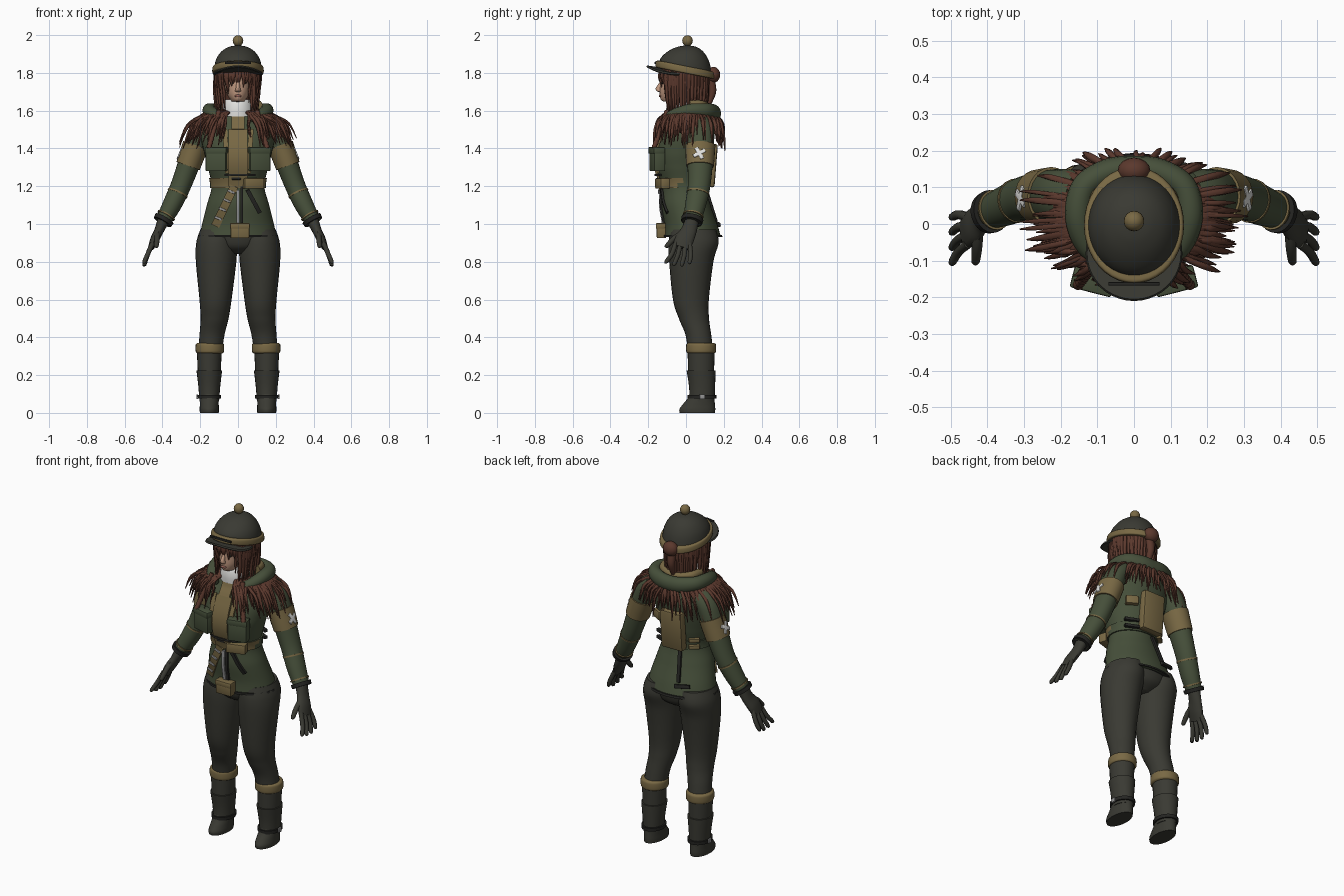
import bpy, bmesh, math, random
from mathutils import Vector, Matrix, Euler

random.seed(4)
if "Cube" in bpy.data.objects:
    bpy.data.objects.remove(bpy.data.objects["Cube"])

X, Y, Z = Vector((1, 0, 0)), Vector((0, 1, 0)), Vector((0, 0, 1))
SIDES = ((1, "left"), (-1, "right"))


def material(name, *rgb):
    m = bpy.data.materials.new(name)
    m.use_nodes = True
    m.diffuse_color = (*rgb, 1)
    m.node_tree.nodes["Principled BSDF"].inputs["Base Color"].default_value = (*rgb, 1)
    return m


DARK = material("charcoal cloth", .042, .042, .033)
GREEN = material("olive green", .062, .08, .043)
TAN = material("tan canvas", .19, .14, .058)
HAIR = material("auburn hair", .105, .04, .026)
SKIN = material("skin", .52, .31, .21)
WHITE = material("white fleece", .75, .75, .73)
BLACK = material("black leather", .018, .018, .016)
STEEL = material("steel", .3, .3, .3)
LIPS = material("lips", .32, .13, .1)


def spline(pts, k=8):
    """Catmull-Rom samples through rows of numbers."""
    out = []
    for i in range(len(pts) - 1):
        a, b, c, d = pts[max(i - 1, 0)], pts[i], pts[i + 1], pts[min(i + 2, len(pts) - 1)]
        for j in range(k):
            t = j / k
            out.append(tuple(.5 * (2 * q + (r - p) * t + (2 * p - 5 * q + 4 * r - s) * t ** 2
                                   + (3 * q - p - 3 * r + s) * t ** 3)
                             for p, q, r, s in zip(a, b, c, d)))
    return out + [tuple(pts[-1])]


def loft(bm, rows, n=24, ref=None):
    """Skin of rings (x, y, z, rx, ry); flat rings unless ref gives the ry axis."""
    rings = []
    phase, grow = (math.pi / 4, math.sqrt(2)) if n == 4 else (0, 1)
    for i, (x, y, z, rx, ry) in enumerate(rows):
        u, v = X, Y
        if ref is not None:
            t = (Vector(rows[min(i + 1, len(rows) - 1)][:3]) - Vector(rows[max(i - 1, 0)][:3])).normalized()
            v = (ref - t * t.dot(ref)).normalized()
            u = v.cross(t)
        ang = [phase + math.tau * j / n for j in range(n)]
        rings.append([bm.verts.new(Vector((x, y, z)) + grow * (u * rx * math.cos(a) + v * ry * math.sin(a)))
                      for a in ang])
    for a, b in zip(rings, rings[1:]):
        for j in range(n):
            bm.faces.new((a[j], a[(j + 1) % n], b[(j + 1) % n], b[j]))
    bm.faces.new(rings[0][::-1])
    bm.faces.new(rings[-1])


def finish(name, bm, mat, angle=40):
    bmesh.ops.recalc_face_normals(bm, faces=bm.faces)
    me = bpy.data.meshes.new(name)
    bm.to_mesh(me)
    bm.free()
    ob = bpy.data.objects.new(name, me)
    bpy.context.collection.objects.link(ob)
    me.materials.append(mat)
    bpy.ops.object.select_all(action="DESELECT")
    ob.select_set(True)
    bpy.context.view_layer.objects.active = ob
    bpy.ops.object.shade_smooth_by_angle(angle=math.radians(angle))
    return ob


def part(name, rows, mat, n=24, ref=None, k=6):
    bm = bmesh.new()
    loft(bm, spline(rows, k) if k > 1 else rows, n, ref)
    return finish(name, bm, mat)


def band(name, rows, z0, z1, grow, mat, ref=None):
    """Sleeve lying over the stretch of a lofted part between two heights."""
    cut = [(x, y, z, rx + grow, ry + grow) for x, y, z, rx, ry in rows if z0 <= z <= z1]
    return part(name, cut, mat, ref=ref, k=1)


def box(name, loc, size, mat, rot=(0, 0, 0), bevel=.006):
    bm = bmesh.new()
    bmesh.ops.create_cube(bm, size=1, matrix=Matrix.Diagonal((*size, 1)))
    if bevel:
        bmesh.ops.bevel(bm, geom=bm.edges[:], offset=bevel, segments=2, affect="EDGES", profile=.5)
    bm.transform(Matrix.Translation(loc) @ Euler(rot).to_matrix().to_4x4())
    return finish(name, bm, mat)


def ball(name, loc, size, mat):
    bm = bmesh.new()
    bmesh.ops.create_uvsphere(bm, u_segments=16, v_segments=10, radius=1,
                              matrix=Matrix.Translation(loc) @ Matrix.Diagonal((*size, 1)))
    return finish(name, bm, mat)


def flip(rows, s):
    return [(s * r[0], *r[1:]) for r in rows]


# Jacket body
torso = spline([(0, .035, .93, .205, .15), (0, .025, 1, .19, .14), (0, 0, 1.1, .165, .13),
                (0, -.012, 1.2, .14, .118), (0, -.018, 1.3, .16, .142), (0, -.013, 1.38, .18, .15),
                (0, .01, 1.48, .195, .14), (0, .025, 1.55, .15, .115), (0, .02, 1.62, .09, .09)], 12)
part("jacket_body", torso, GREEN, 40, k=1)
band("jacket_hem", torso, .93, .945, .009, BLACK)
belt = band("belt", torso, 1.19, 1.25, .008, TAN)
belt.data.materials.append(GREEN)
for p in belt.data.polygons:
    p.material_index = int(p.center.y > -.03)


def front(x, z):
    _, cy, _, rx, ry = min(torso, key=lambda r: abs(r[2] - z))
    return cy - ry * math.sqrt(max(0, 1 - (x / rx) ** 2))


def strap(name, a, b, width, mat, lift=.004):
    """Strip following the jacket front from a to b, both (x, z)."""
    rows = []
    for i in range(9):
        x, z = (p + (q - p) * i / 8 for p, q in zip(a, b))
        rows.append((x, front(x, z) - lift, z, width / 2, .006))
    return part(name, rows, mat, 4, Y, 1)


# Jacket front: placket, zip, straps and pouches
strap("placket", (0, 1.2), (0, 1.5), .1, TAN)
strap("collar_flap", (0, 1.5), (0, 1.6), .07, TAN, .008)
strap("zip", (0, .98), (0, 1.18), .018, STEEL, .007)
strap("zip_edge", (.02, .98), (.02, 1.2), .014, BLACK)
strap("cartridge_strap", (-.12, .99), (-.02, 1.2), .045, TAN, .009)
for i in range(4):
    x, z = -.105 + .023 * i, 1.03 + .047 * i
    box("cartridge_%d" % i, (x, front(x, z) - .017, z), (.04, .012, .012), STEEL, (0, .4, 0), .003)
strap("dark_strap", (.05, 1.18), (.115, 1.06), .022, BLACK, .008)
strap("belt_strap", (-.07, 1.26), (.09, 1.26), .012, BLACK, .014)
box("belt_pouch", (.08, -.125, 1.215), (.11, .05, .055), TAN, (0, 0, .3))
box("belt_buckle", (-.01, -.143, 1.245), (.05, .02, .022), BLACK, bevel=.003)
box("hem_pouch", (.01, -.13, .965), (.1, .05, .08), TAN)
box("hem_pouch_flap", (.01, -.134, .99), (.105, .052, .03), TAN)
for s, side in SIDES:
    box(side + "_chest_pouch", (s * .112, -.152, 1.342), (.11, .06, .125), GREEN, (0, 0, s * .25))
    box(side + "_pouch_flap", (s * .112, -.156, 1.39), (.116, .062, .035), GREEN, (0, 0, s * .25))
    strap(side + "_harness", (s * .055, 1.27), (s * .07, 1.5), .025, TAN)

# Back pack and its small fittings
box("back_pack", (-.01, .135, 1.31), (.14, .05, .23), TAN, (-.08, 0, 0), .012)
box("back_pouch", (.1, .1, 1.36), (.07, .05, .05), TAN, (0, 0, -.5))
for z in (1.21, 1.25):
    box("back_tool", (.09, .095, z), (.09, .022, .018), BLACK, (0, 0, -.4), .004)
    box("back_clip", (-.11, .08, z), (.06, .03, .022), TAN, (0, 0, .7), .004)
box("back_strap", (-.05, .135, 1.1), (.022, .012, .18), BLACK, (.3, .15, 0), .003)
box("back_strap_end", (-.09, .165, 1.0), (.09, .016, .022), BLACK, (.2, .1, .25), .003)

# Trousers and pelvis
part("trouser_seat", [(0, .04, .84, .05, .06), (0, .04, .88, .14, .115), (0, .04, .95, .19, .135)], DARK)
for s, side in SIDES:
    leg = spline(flip([(.1, .04, .97, .1, .12), (.113, .04, .9, .108, .132), (.116, .028, .8, .107, .117),
                       (.119, .026, .6, .085, .095), (.124, .042, .5, .074, .08),
                       (.138, .066, .41, .066, .068), (.15, .08, .3, .062, .068)], s), 12)
    part(side + "_trouser_leg", leg, DARK, k=1)
    # Boots
    x = s * .152
    part(side + "_boot_trim", [(x - s * .003, .08, .315, .066, .07), (x - s * .003, .08, .325, .075, .079),
                               (x - s * .003, .08, .36, .075, .079), (x - s * .003, .08, .37, .066, .07)], TAN)
    part(side + "_boot_upper", [(x, .08, .2, .06, .068), (x, .08, .33, .066, .072)], DARK)
    part(side + "_boot_shaft", [(x, .085, .06, .052, .066), (x, .085, .14, .058, .069),
                                (x, .08, .225, .068, .077)], DARK, k=4)
    part(side + "_foot", [(x, .06, 0, .05, .093), (x, .06, .02, .051, .095), (x, .068, .045, .05, .085),
                          (x, .08, .08, .05, .07), (x, .086, .12, .05, .062)], DARK)
    part(side + "_ankle_strap", [(x, .085, .075, .062, .076), (x, .085, .095, .063, .077)], BLACK, k=1)
    box(side + "_ankle_buckle", (x + s * .063, .085, .085), (.008, .025, .025), STEEL, bevel=.002)

    # Sleeves with bands, badge and cuff
    arm = spline(flip([(.15, .07, 1.53, .055, .075), (.2, .075, 1.48, .062, .075), (.245, .075, 1.36, .06, .07),
                       (.3, .07, 1.21, .054, .06), (.35, .05, 1.1, .05, .055), (.4, .03, 1.01, .04, .045)], s), 14)
    part(side + "_sleeve", arm, GREEN, ref=Y, k=1)
    band(side + "_armband", arm, 1.3, 1.42, .007, TAN, Y)
    band(side + "_sleeve_stripe", arm, 1.155, 1.17, .003, TAN, Y)
    band(side + "_cuff_trim", arm, 1.035, 1.05, .006, TAN, Y)
    band(side + "_cuff", arm, 1.005, 1.034, .012, BLACK, Y)
    for size in ((.008, .07, .02), (.008, .02, .07)):
        box(side + "_badge", (s * .309, .07, 1.375), size, WHITE, (.5, -s * .38, 0), .002)

    # Gloves
    bm = bmesh.new()
    loft(bm, spline(flip([(.395, .032, 1.02, .032, .036), (.418, .015, .965, .025, .042),
                          (.44, -.008, .92, .024, .05), (.46, -.025, .875, .016, .045)], s)), 16, Y)
    for i in range(4):
        o = .036 - .024 * i
        tip = .772 + .012 * abs(i - 1.4)
        loft(bm, spline(flip([(.452, -.018 + o, .9, .013, .013), (.478, -.025 + 1.4 * o, .84, .0125, .0125),
                              (.495, -.042 + 1.7 * o, tip + .01, .011, .011),
                              (.496, -.045 + 1.7 * o, tip, .005, .005)], s), 4), 10, Y)
    loft(bm, spline(flip([(.425, -.01, .955, .016, .016), (.428, -.06, .925, .015, .015),
                          (.432, -.1, .885, .012, .012), (.433, -.107, .875, .005, .005)], s), 4), 10, X)
    finish(side + "_glove", bm, DARK)

# Head and face
part("head", [(0, 0, 1.58, .05, .055), (0, -.015, 1.64, .05, .06), (0, -.055, 1.652, .038, .072),
              (0, -.047, 1.685, .058, .092), (0, -.038, 1.73, .07, .1), (0, -.03, 1.78, .076, .104),
              (0, -.02, 1.86, .07, .09)], SKIN)
part("nose", [(0, -.128, 1.755, .007, .008), (0, -.142, 1.72, .012, .018), (0, -.138, 1.703, .015, .016),
              (0, -.13, 1.698, .006, .006)], SKIN, 12)
ball("lips", (0, -.136, 1.678), (.019, .008, .007), LIPS)
for s, side in SIDES:
    ball(side + "_eye", (s * .03, -.126, 1.746), (.013, .006, .006), BLACK)
    ball(side + "_eyebrow", (s * .032, -.126, 1.764), (.019, .006, .004), HAIR)

# Collar and hood
part("fleece_collar", [(0, -.02, 1.57, .085, .085), (0, -.02, 1.61, .082, .085), (0, -.015, 1.645, .075, .082),
                       (0, -.01, 1.66, .066, .07), (0, -.01, 1.64, .05, .055)], WHITE)
bm = bmesh.new()
half = [(.07, -.11, 1.56, .02, .02), (.125, -.06, 1.58, .032, .03), (.152, .02, 1.6, .036, .036),
        (.135, .1, 1.6, .036, .04), (.07, .142, 1.59, .036, .045)]
hood = half + [(0, .15, 1.585, .036, .045)] + flip(half, -1)[::-1]
loft(bm, spline(hood), 14, Z)
finish("hood", bm, GREEN)
part("hood_lining", [(x * .72, y * .72 + .005, z + .03, .02, .025) for x, y, z, _, _ in hood[2:-2]], TAN, 12, Z)

# Hair: inner mass, shoulder locks, fringe, braids and bun
part("hair_mass", [(0, .05, 1.6, .075, .06), (0, .04, 1.67, .09, .075), (0, .028, 1.74, .1, .09),
                   (0, .022, 1.85, .105, .1)], HAIR)
bm = bmesh.new()
for i in range(190):
    th = -math.pi / 2 + .3 + (math.tau - .6) * (i + random.random()) / 190
    c, sn = math.cos(th), math.sin(th)
    s, jit = random.uniform(.74, 1), random.uniform(-.03, .03)
    r = random.uniform(.006, .01)
    low = 1.645 - .21 * s + random.uniform(-.05, .02)
    path = [(.11 * c, .015 + .08 * sn, 1.6, r, r), (.19 * c, .015 + .145 * sn, 1.575, r, r),
            (.26 * s * c + jit, .012 + .188 * s * sn, (1.575 + low) / 2 + .02, r, r),
            (.305 * s * c + jit, .01 + .2 * s * sn, low, .002, .002)]
    loft(bm, spline(path, 4), 6, Vector((-sn, c, 0)))
finish("shoulder_locks", bm, HAIR, 60)

bm = bmesh.new()
for i in range(64):
    th = -math.pi / 2 + math.tau * (i + random.random()) / 64
    c, sn = math.cos(th), math.sin(th)
    fore = max(0, -sn - .72) / .28
    low = 1.58 + .16 * min(1, fore * 1.6) + random.uniform(-.02, .025)
    r, e = random.uniform(.007, .011), random.uniform(-.01, .01)
    path = [(.1 * c, -.01 + .115 * sn, 1.84, r, r), (.118 * c, -.01 + .128 * sn, 1.79, r, r),
            (.112 * c + e, -.01 + .125 * sn, (1.79 + low) / 2, r, r), (.105 * c + e, -.01 + .12 * sn, low, .002, .002)]
    loft(bm, spline(path, 4), 6, Vector((-sn, c, 0)))
for s in (1, -1):
    loft(bm, [(s * (.1 + .055 * t / 20), -.1 - .07 * t / 20, 1.6 - .2 * t / 20,
               .011 + .004 * (t % 2), .011 + .004 * (t % 2)) for t in range(21)], 8, X)
finish("head_locks", bm, HAIR, 60)
ball("hair_bun", (0, .145, 1.79), (.045, .036, .042), HAIR)
part("bun_tail", [(0, .13, 1.78, .025, .02), (0, .14, 1.7, .022, .02), (0, .12, 1.63, .012, .012)], HAIR, 12)

# Cap: dome and band tipped down at the back, visor, pompom
dome = [(0, -.003, 1.8, .125, .138), (0, -.003, 1.84, .124, .136), (0, 0, 1.88, .112, .12),
        (0, .003, 1.915, .086, .09), (0, .005, 1.937, .05, .052), (0, .006, 1.945, .012, .012)]
rim = [(0, -.003, 1.797, .126, .148), (0, -.003, 1.803, .136, .158), (0, -.003, 1.83, .134, .156),
       (0, -.003, 1.836, .124, .138)]
for name, rows, mat in (("cap_dome", dome, DARK), ("cap_band", rim, TAN)):
    ob = part(name, rows, mat, 40)
    for v in ob.data.vertices:
        v.co.z -= .2 * v.co.y * min(1, max(0, (1.94 - v.co.z) / .1))
visor = part("cap_visor", [(0, -.08, 1.828, .128, .125), (0, -.08, 1.834, .132, .13),
                           (0, -.08, 1.84, .128, .125)], DARK, 40, k=1)
for v in visor.data.vertices:
    v.co.z -= 2.2 * v.co.x ** 2 + .15 * max(0, v.co.y + .1)
box("cap_strap", (0, -.163, 1.853), (.14, .01, .012), BLACK, bevel=.003)
ball("pompom", (0, .008, 1.97), (.028, .028, .029), TAN)
